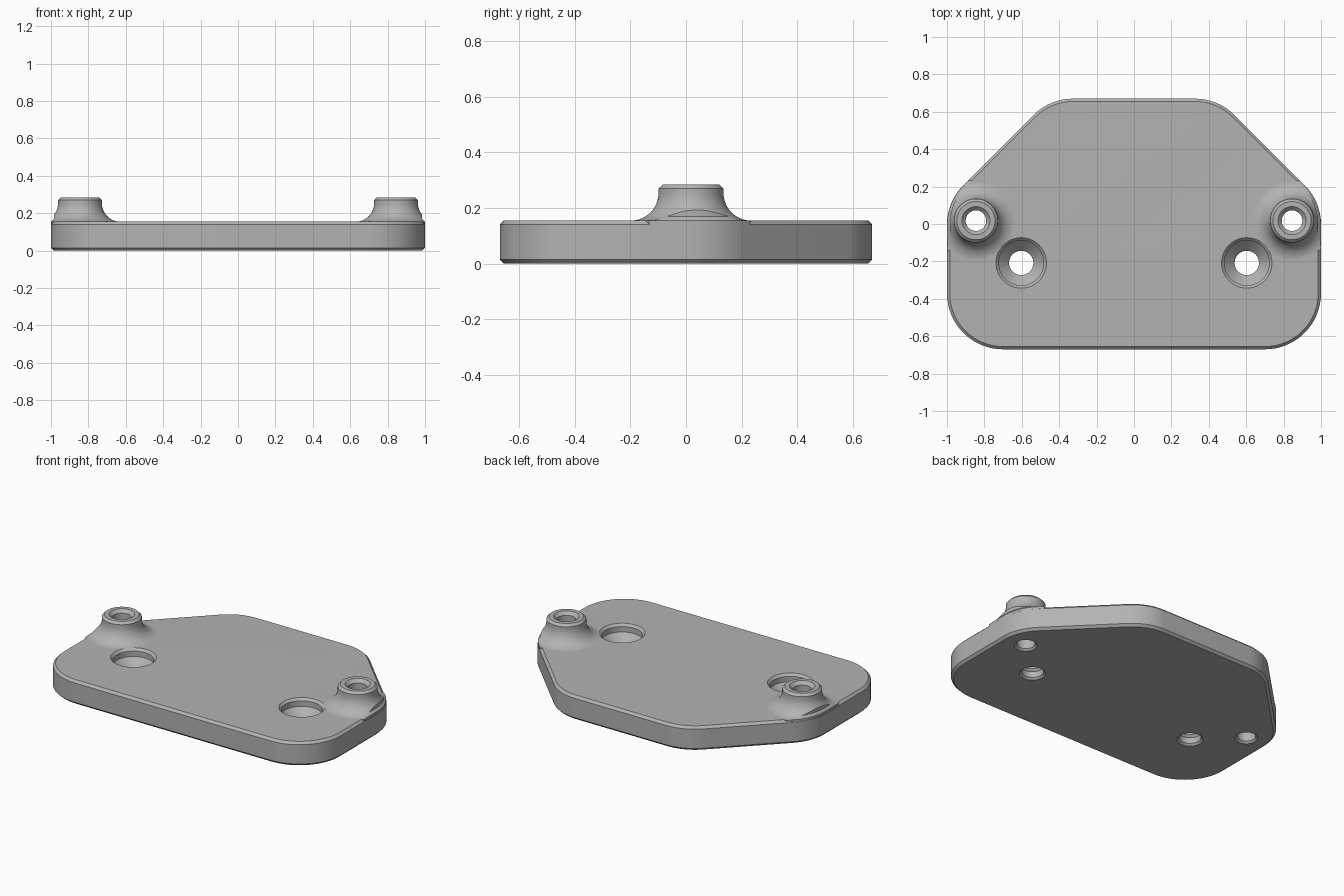
import bpy, bmesh, math
from mathutils import Vector

if "Cube" in bpy.data.objects:
    bpy.data.objects.remove(bpy.data.objects["Cube"])

TOP, CH, BOSS_TOP = 0.155, 0.015, 0.285
CORNER_R = 0.3

grey = bpy.data.materials.new("plain grey")
grey.use_nodes = True
grey.diffuse_color = (0.45, 0.45, 0.45, 1)
grey.node_tree.nodes["Principled BSDF"].inputs["Base Color"].default_value = grey.diffuse_color


def outline(inset, steps=16):
    """Rounded six-sided outline, moved inward by inset."""
    half = [(1, -0.67), (1, 0.12), (0.45, 0.67)]
    corners = [Vector(p) for p in half + [(-x, y) for x, y in reversed(half)]]
    pts = []
    for i, c in enumerate(corners):
        a = (c - corners[i - 1]).normalized()
        b = (corners[(i + 1) % len(corners)] - c).normalized()
        turn = math.acos(a.dot(b))
        centre = c - a * CORNER_R * math.tan(turn / 2) + Vector((-a.y, a.x)) * CORNER_R
        start = math.atan2(-a.x, a.y)
        for k in range(steps + 1):
            t = start + turn * k / steps
            pts.append(centre + Vector((math.cos(t), math.sin(t))) * (CORNER_R - inset))
    return pts


def solid(name, rings):
    """Closed solid through matching rings of (points, height)."""
    bm = bmesh.new()
    loops = [[bm.verts.new((p[0], p[1], z)) for p in pts] for pts, z in rings]
    n = len(loops[0])
    for lo, hi in zip(loops, loops[1:]):
        for i in range(n):
            j = (i + 1) % n
            bm.faces.new((lo[i], lo[j], hi[j], hi[i]))
    bm.faces.new(loops[0][::-1])
    bm.faces.new(loops[-1])
    mesh = bpy.data.meshes.new(name)
    bm.to_mesh(mesh)
    bm.free()
    ob = bpy.data.objects.new(name, mesh)
    bpy.context.collection.objects.link(ob)
    mesh.materials.append(grey)
    return ob


def turned(name, x, y, profile, n=64):
    """Solid of revolution from (radius, height) pairs."""
    def ring(r):
        return [(x + r * math.cos(math.tau * i / n), y + r * math.sin(math.tau * i / n))
                for i in range(n)]
    return solid(name, [(ring(r), z) for r, z in profile])


def boolean(target, tool, operation):
    """Apply a boolean and discard the tool."""
    mod = target.modifiers.new("cut", "BOOLEAN")
    mod.object, mod.operation, mod.solver = tool, operation, "EXACT"
    bpy.context.view_layer.objects.active = target
    bpy.ops.object.modifier_apply(modifier=mod.name)
    bpy.data.objects.remove(tool)


# Plate with chamfered rims
plate = solid("mounting_plate", [(outline(CH), 0), (outline(0), CH),
                                 (outline(0), TOP - CH), (outline(CH), TOP)])

# Boss profile: flared foot, straight wall, chamfered top
BOSS_R, FILLET = 0.117, 0.1
boss_profile = [(0.2, 0.05)]
for k in range(13):
    t = math.pi / 2 * k / 12
    boss_profile.append((BOSS_R + FILLET * (1 - math.sin(t)),
                         TOP - 0.0005 + FILLET * (1 - math.cos(t))))
boss_profile += [(BOSS_R, BOSS_TOP - CH), (BOSS_R - CH, BOSS_TOP)]

# Through hole in the boss, and countersunk screw hole
boss_hole = [(0.075, -0.008), (0.055, 0.012), (0.055, BOSS_TOP - 0.02),
             (0.085, BOSS_TOP + 0.01)]
screw_hole = [(0.085, -0.008), (0.065, 0.012), (0.065, 0.05), (0.12, 0.105),
              (0.12, TOP - CH), (0.145, TOP + 0.01)]

for side in (-1, 1):
    bx, by = side * 0.845, 0.018
    boss = turned("boss", bx, by, boss_profile)
    # Trim the foot to the plate edge, keeping its chamfer
    trim = solid("trim", [(outline(0.001), 0.01), (outline(0.001), TOP),
                          (outline(CH), TOP + CH), (outline(CH), 0.4)])
    boolean(boss, trim, "INTERSECT")
    boolean(plate, boss, "UNION")
    boolean(plate, turned("boss_hole", bx, by, boss_hole), "DIFFERENCE")
    boolean(plate, turned("screw_hole", side * 0.603, -0.208, screw_hole), "DIFFERENCE")

bpy.ops.object.select_all(action="DESELECT")
plate.select_set(True)
bpy.context.view_layer.objects.active = plate
bpy.ops.object.shade_smooth_by_angle(angle=math.radians(30))
